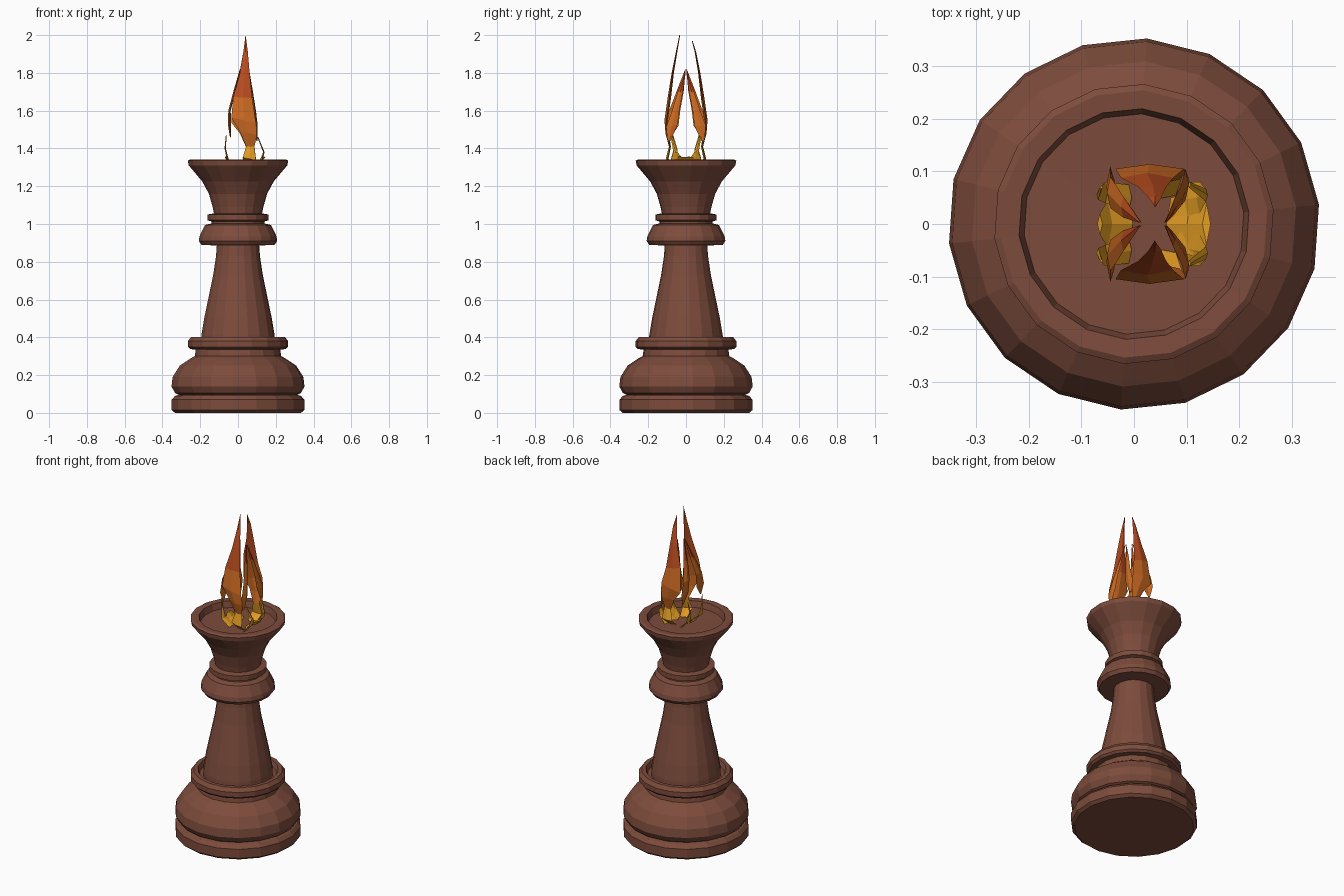
import bpy, bmesh, math, random
from mathutils import Vector
random.seed(4)


def material(name, rgb):
    m = bpy.data.materials.new(name)
    m.diffuse_color = (*rgb, 1)
    return m


brown = material("dark wood brown", (0.205, 0.072, 0.045))
yellow = material("flame yellow", (0.75, 0.33, 0.017))
orange = material("flame orange", (0.61, 0.145, 0.016))
red = material("flame red orange", (0.50, 0.075, 0.014))


def finish(bm, name, mats):
    bmesh.ops.recalc_face_normals(bm, faces=bm.faces[:])
    me = bpy.data.meshes.new(name)
    bm.to_mesh(me)
    bm.free()
    for m in mats:
        me.materials.append(m)
    ob = bpy.data.objects.new(name, me)
    bpy.context.collection.objects.link(ob)
    return ob


def lathe(name, profile, sides=18):
    bm = bmesh.new()
    rings = []
    for r, z in profile:
        rings.append([bm.verts.new((r * math.cos(math.tau * (i + .3) / sides),
                                    r * math.sin(math.tau * (i + .3) / sides), z))
                      for i in range(sides)])
    for a, b in zip(rings, rings[1:]):
        for i in range(sides):
            j = (i + 1) % sides
            bm.faces.new((a[i], a[j], b[j], b[i]))
    bm.faces.new(rings[0][::-1])
    bm.faces.new(rings[-1])
    return finish(bm, name, [brown])


# turned wooden parts
lathe("base", [(.335, 0), (.353, .015), (.353, .07), (.335, .09), (.315, .095),
               (.335, .105), (.354, .14), (.348, .19), (.31, .25), (.25, .29), (.23, .3),
               (.225, .335), (.255, .338), (.267, .35), (.267, .38), (.25, .402),
               (.226, .402), (.215, .375), (.15, .375)])
lathe("column", [(.197, .37), (.195, .41), (.18, .5), (.155, .62), (.132, .73),
                 (.117, .83), (.112, .9)])
lathe("collar", [(.1, .885), (.195, .89), (.209, .91), (.205, .935), (.175, .995),
                 (.14, 1.003), (.14, 1.013), (.162, 1.02), (.162, 1.05), (.12, 1.058)])
lathe("cup", [(.125, 1.04), (.135, 1.09), (.155, 1.16), (.19, 1.225), (.262, 1.31),
              (.267, 1.335), (.255, 1.342), (.22, 1.34), (.21, 1.303), (.02, 1.3)])


# flame tongues: lens-shaped strips, each row is (x, y, z, half width)
def tongue(name, rows, heading, thick=.009):
    a = math.radians(heading)
    out = Vector((math.cos(a), math.sin(a), 0))
    side = Vector((-out.y, out.x, 0))
    bm = bmesh.new()
    prev = None
    for x, y, z, w in rows:
        c = Vector((x, y, z))
        t = min(thick, .15 * w + .002)
        tilt = Vector((0, 0, random.uniform(-.25, .25) * w))
        ring = [bm.verts.new(p) for p in (c + side * w + tilt, c + out * t,
                                          c - side * w - tilt, c - out * t)]
        if prev:
            for i in range(4):
                j = (i + 1) % 4
                f = bm.faces.new((prev[i], prev[j], ring[j], ring[i]))
                h = f.calc_center_median().z
                f.material_index = 0 if h < 1.44 else 1 if h < 1.66 else 2
        else:
            bm.faces.new(ring)
        prev = ring
    bm.faces.new(prev)
    return finish(bm, name, [yellow, orange, red])


# tall front and back tongues
for s, label in ((-1, "front"), (1, "back")):
    top = 2.0 if s < 0 else 1.97
    tongue(label + "_flame", [(.055, s * .055, 1.305, .025), (.06, s * .1, 1.345, .035),
                              (.065, s * .085, 1.41, .022), (.055, s * .1, 1.48, .045),
                              (.03, s * .105, 1.55, .065), (.025, s * .088, 1.67, .05),
                              (.035, s * .07, 1.8, .026), (.04, s * .05, 1.91, .012),
                              (.04, s * .033, top, .0005)], 90 * s)
    # side tongues, two legs each meeting in an arch
    tongue(label + "_left_flame", [(-.04, s * .085, 1.46, .006), (-.045, s * .075, 1.52, .035),
                                   (-.045, s * .06, 1.6, .03), (-.02, s * .032, 1.7, .02),
                                   (.012, s * .003, 1.82, .001)], 180)
    tongue(label + "_right_flame", [(.1, s * .09, 1.44, .008), (.098, s * .075, 1.52, .03),
                                    (.09, s * .055, 1.6, .02), (.075, s * .03, 1.7, .014),
                                    (.06, s * .003, 1.8, .001)], 0)
    # thin stems curling out of the cup
    tongue(label + "_left_stem", [(-.01, s * .05, 1.305, .025), (-.055, s * .06, 1.345, .02),
                                  (-.068, s * .055, 1.4, .009), (-.062, s * .07, 1.47, .003)], 180)
    tongue(label + "_right_stem", [(.09, s * .045, 1.305, .035), (.125, s * .05, 1.345, .03),
                                   (.137, s * .055, 1.38, .012), (.105, s * .075, 1.46, .006)], 0)

# yellow embers lying in the cup
tongue("right_ember", [(.07, 0, 1.306, .05), (.11, 0, 1.325, .06), (.138, 0, 1.355, .04)], 0)
tongue("left_ember", [(-.01, 0, 1.306, .04), (-.05, 0, 1.33, .045), (-.065, 0, 1.355, .02)], 180)
